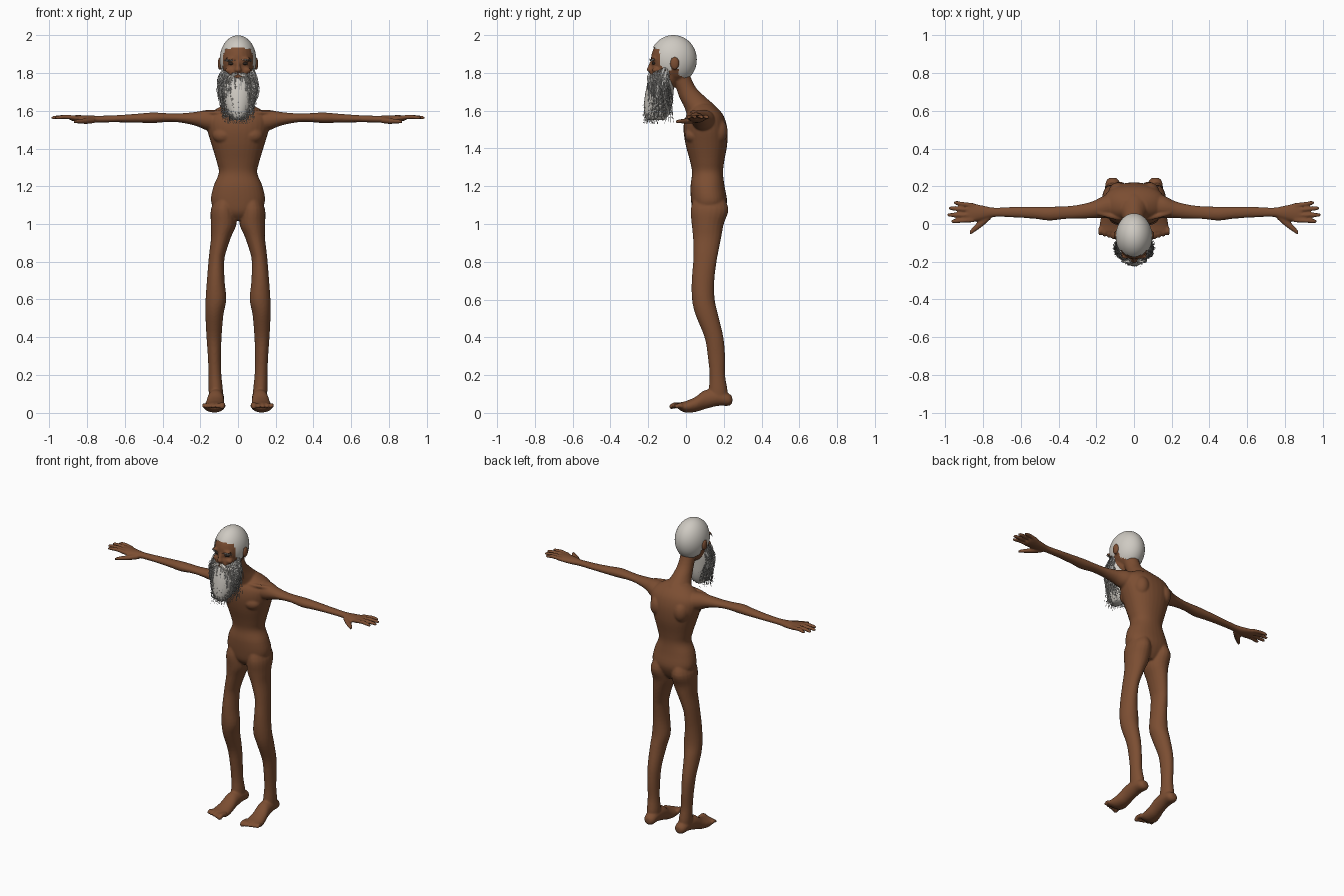
import bpy, bmesh, math, random
from mathutils import Vector, Matrix

random.seed(4)
cube = bpy.data.objects.get("Cube")
if cube:
    bpy.data.objects.remove(cube)


def material(name, rgb):
    m = bpy.data.materials.new(name)
    m.use_nodes = True
    m.diffuse_color = (*rgb, 1)
    m.node_tree.nodes["Principled BSDF"].inputs["Base Color"].default_value = (*rgb, 1)
    return m


SKIN = material("brown skin", (0.2, 0.076, 0.032))
HAIR = material("white hair", (0.62, 0.59, 0.54))
BEARD = material("grey beard", (0.42, 0.41, 0.39))
EYE = material("dark eye", (0.03, 0.02, 0.015))


def finish(bm, name, mat):
    me = bpy.data.meshes.new(name)
    bm.to_mesh(me)
    bm.free()
    me.materials.append(mat)
    for p in me.polygons:
        p.use_smooth = True
    ob = bpy.data.objects.new(name, me)
    bpy.context.collection.objects.link(ob)
    return ob


def spline(rows, steps=4):
    """Smoothly resample rows of numbers (Catmull-Rom)."""
    out = []
    for i in range(len(rows) - 1):
        a, b, c, d = (rows[max(i - 1, 0)], rows[i], rows[i + 1], rows[min(i + 2, len(rows) - 1)])
        for k in range(steps):
            t = k / steps
            out.append([q + t * (r - p) / 2 + t * t * (p - 2.5 * q + 2 * r - s / 2)
                        + t ** 3 * (1.5 * (q - r) + (s - p) / 2)
                        for p, q, r, s in zip(a, b, c, d)])
    return out + [list(rows[-1])]


def loft(bm, axis, rows, side=1, boxy=1.0, n=20):
    """Oval sections (position, centre u, centre v, radius u, radius v) along an axis."""
    rings = []
    for t, cu, cv, ru, rv in spline(rows):
        ring = []
        for k in range(n):
            a = math.tau * k / n
            c, s = math.cos(a), math.sin(a)
            u = cu + ru * math.copysign(abs(c) ** boxy, c)
            v = cv + rv * math.copysign(abs(s) ** boxy, s)
            x, y, z = {"x": (t, u, v), "y": (u, t, v), "z": (u, v, t)}[axis]
            ring.append(bm.verts.new((x * side, y, z)))
        rings.append(ring)
    for r, q in zip(rings, rings[1:]):
        for k in range(n):
            bm.faces.new((r[k], r[(k + 1) % n], q[(k + 1) % n], q[k]))
    bm.faces.new(rings[0])
    bm.faces.new(rings[-1])


def ball(bm, centre, radii, seg=24):
    m = Matrix.Translation(centre) @ Matrix.Diagonal((*radii, 1))
    bmesh.ops.create_uvsphere(bm, u_segments=seg, v_segments=seg * 2 // 3, radius=1, matrix=m)


def strand(bm, pts, width):
    """Thin tapering ribbon of hair."""
    a = random.uniform(0, math.pi)
    side = Vector((math.cos(a), math.sin(a), 0.2)) * width
    pts = [Vector(p) for p in spline(pts, 3)]
    pairs = []
    for i, p in enumerate(pts):
        w = side * (1 - 0.8 * i / (len(pts) - 1))
        pairs.append((bm.verts.new(p - w), bm.verts.new(p + w)))
    for p, q in zip(pairs, pairs[1:]):
        bm.faces.new((p[0], p[1], q[1], q[0]))


# Body: overlapping forms fused into one skin
body = bmesh.new()
loft(body, "z", [(1.02, 0, .12, .05, .05), (1.06, 0, .118, .11, .08), (1.12, 0, .122, .143, .095),
                 (1.2, 0, .114, .13, .09), (1.27, 0, .114, .102, .082), (1.33, 0, .112, .113, .09),
                 (1.42, 0, .108, .14, .11), (1.5, 0, .103, .163, .116), (1.56, 0, .1, .165, .105),
                 (1.6, 0, .1, .13, .08), (1.635, 0, .09, .07, .05)], boxy=0.9, n=32)
loft(body, "z", [(1.56, 0, .1, .09, .09), (1.62, 0, .075, .072, .085), (1.67, 0, .035, .055, .07),
                 (1.73, 0, -.005, .047, .052), (1.82, 0, -.045, .05, .055)])

# Head, jaw and nose
ball(body, (0, -.067, 1.87), (.092, .119, .125))
ball(body, (0, -.11, 1.795), (.073, .08, .09))
loft(body, "z", [(1.865, 0, -.178, .01, .01), (1.835, 0, -.187, .012, .014),
                 (1.815, 0, -.19, .02, .018), (1.803, 0, -.185, .012, .01)])

for s in (1, -1):
    # Ear, brow ridge, cheek, collarbone and shoulder blade
    ball(body, (s * .096, -.06, 1.85), (.012, .023, .034))
    ball(body, (s * .036, -.172, 1.876), (.032, .014, .009))
    ball(body, (s * .045, -.16, 1.815), (.024, .02, .016))
    ball(body, (s * .085, .165, 1.49), (.05, .056, .07))
    ball(body, (s * .075, .04, 1.47), (.06, .047, .045))
    loft(body, "x", [(.02, .03, 1.585, .012, .012), (.1, .035, 1.59, .012, .012),
                     (.19, .06, 1.59, .012, .01)], s)
    # Leg with buttock
    loft(body, "z", [(1.16, .065, .12, .045, .07), (1.08, .077, .125, .066, .1),
                     (1.0, .076, .115, .068, .085), (.93, .09, .112, .053, .075),
                     (.85, .108, .105, .044, .066), (.8, .115, .1, .042, .062),
                     (.7, .118, .09, .047, .06), (.6, .117, .092, .055, .06),
                     (.52, .125, .11, .048, .06), (.4, .127, .148, .04, .05),
                     (.3, .125, .161, .035, .046), (.2, .122, .166, .034, .041),
                     (.12, .118, .17, .038, .05), (.07, .117, .17, .036, .05)], s)
    # Foot and toes
    loft(body, "y", [(.245, .113, .068, .018, .018), (.225, .113, .07, .036, .033),
                     (.17, .115, .08, .041, .043), (.1, .118, .07, .044, .05),
                     (.05, .122, .045, .05, .04), (0, .126, .032, .056, .031),
                     (-.04, .128, .036, .054, .018)], s)
    for i in range(5):
        x, tip = .082 + i * .024, -.088 + i * .007
        r = .017 if i == 0 else .0125
        loft(body, "y", [(-.02, x, .036, r, r), ((tip - .03) / 2, x, .042, r * .85, r * .85),
                         (tip + .015, x + .002, .035, r, r), (tip, x + .002, .033, r * .5, r * .5)], s, n=12)
    # Arm and palm
    loft(body, "x", [(.08, .1, 1.545, .07, .055), (.16, .09, 1.55, .06, .055),
                     (.22, .075, 1.557, .045, .038), (.3, .065, 1.562, .036, .025),
                     (.37, .06, 1.564, .034, .023), (.45, .055, 1.563, .037, .028),
                     (.53, .06, 1.561, .032, .024), (.64, .063, 1.558, .028, .019),
                     (.74, .062, 1.556, .025, .018), (.8, .06, 1.556, .038, .02),
                     (.86, .06, 1.56, .05, .017), (.89, .06, 1.562, .045, .012)], s)
    # Fingers and thumb
    for y0, y1, x1 in ((.1, .112, .955), (.073, .083, .982), (.046, .048, .99), (.02, .015, .97)):
        loft(body, "x", [(.85, y0, 1.562, .012, .012), (.91, (y0 + y1) / 2, 1.568, .0115, .0115),
                         (x1 - .015, y1, 1.564, .011, .01), (x1, y1, 1.562, .006, .006)], s, n=12)
    loft(body, "x", [(.76, .045, 1.55, .02, .015), (.8, .015, 1.546, .026, .016),
                     (.84, -.02, 1.544, .02, .012), (.87, -.047, 1.543, .012, .009)], s, n=12)

bmesh.ops.recalc_face_normals(body, faces=body.faces)
skin = finish(body, "body", SKIN)
fuse = skin.modifiers.new("fuse", "REMESH")
fuse.mode = "VOXEL"
fuse.voxel_size = 0.006
fuse.use_smooth_shade = True
soften = skin.modifiers.new("soften", "SMOOTH")
soften.factor = 0.5
soften.iterations = 4

# Eyes
eyes = bmesh.new()
for s in (1, -1):
    ball(eyes, (s * .035, -.168, 1.851), (.017, .013, .008), 16)
finish(eyes, "eyes", EYE)

# Hair: close cap cut along the hairline
cap = bmesh.new()
ball(cap, (0, -.067, 1.87), (.097, .124, .13), 72)


def bald(p):
    forehead = p.y < -.14 and p.z < 1.935 - 2.5 * abs(p.x) ** 2
    nape = p.z < 1.785 - .5 * (p.y + .03)
    ear = abs(p.x) > .05 and abs(p.y + .06) < .018 and p.z < 1.875
    return forehead or nape or ear


bmesh.ops.delete(cap, geom=[f for f in cap.faces if bald(f.calc_center_median())], context="FACES")
finish(cap, "hair", HAIR)

# Beard: solid core, then loose strands
core = bmesh.new()
loft(core, "z", [(1.805, 0, -.125, .08, .058), (1.76, 0, -.13, .087, .068),
                 (1.7, 0, -.14, .085, .074), (1.63, 0, -.148, .072, .075),
                 (1.58, 0, -.155, .052, .066), (1.55, 0, -.16, .03, .045)], n=28)
# Hollow the top front so the mouth and nose stay clear
for v in core.verts:
    if v.co.z > 1.78 and v.co.y < -.15:
        v.co.z -= .02 * (1 - abs(v.co.x) / .09)
bmesh.ops.recalc_face_normals(core, faces=core.faces)
finish(core, "beard_core", HAIR)

wisps = bmesh.new()
for i in range(1000):
    a = random.uniform(-1.95, 1.95)
    x, y = .08 * math.sin(a), -.115 - .078 * math.cos(a)
    z = 1.765 + .038 * abs(a) + random.uniform(-.06, .01)
    end = max(1.53, random.gauss(1.575 + .012 * abs(a), .035))
    end = min(end, z - .06)
    flare, tip = random.uniform(1.05, 1.35), random.uniform(.3, 1.12)
    drift = random.uniform(-.035, .012) + .04 * max(0, -math.cos(a))
    jig = lambda: random.uniform(-.008, .008)
    strand(wisps, [(x, y, z), (x * flare + jig(), y - .012 + jig(), z + (end - z) * .35),
                   (x * (flare + tip) / 2 + jig(), y + drift * .6 + jig(), z + (end - z) * .7),
                   (x * tip + jig(), y + drift + jig(), end)], .0022)
finish(wisps, "beard_strands", BEARD)

# Moustache and eyebrows
tufts = bmesh.new()
brows = bmesh.new()
for s in (1, -1):
    for i in range(60):
        x, j = random.uniform(.003, .03), random.uniform(-.006, .006)
        strand(tufts, [(s * x, -.197, 1.797 + j), (s * (x + .025), -.2 + j, 1.782 + j),
                       (s * (x + .04), -.195 + j, 1.745 + j)], .003)
    for i in range(28):
        x, j = random.uniform(.012, .06), random.uniform(-.004, .004)
        y = -.067 - .125 * math.sqrt(1 - (x / .1) ** 2)
        strand(brows, [(s * x, y, 1.868 + j), (s * (x + .012), y - .003, 1.871 + j),
                       (s * (x + .022), y + .004, 1.861 + j)], .002)
finish(tufts, "moustache", HAIR)
finish(brows, "eyebrows", BEARD)
